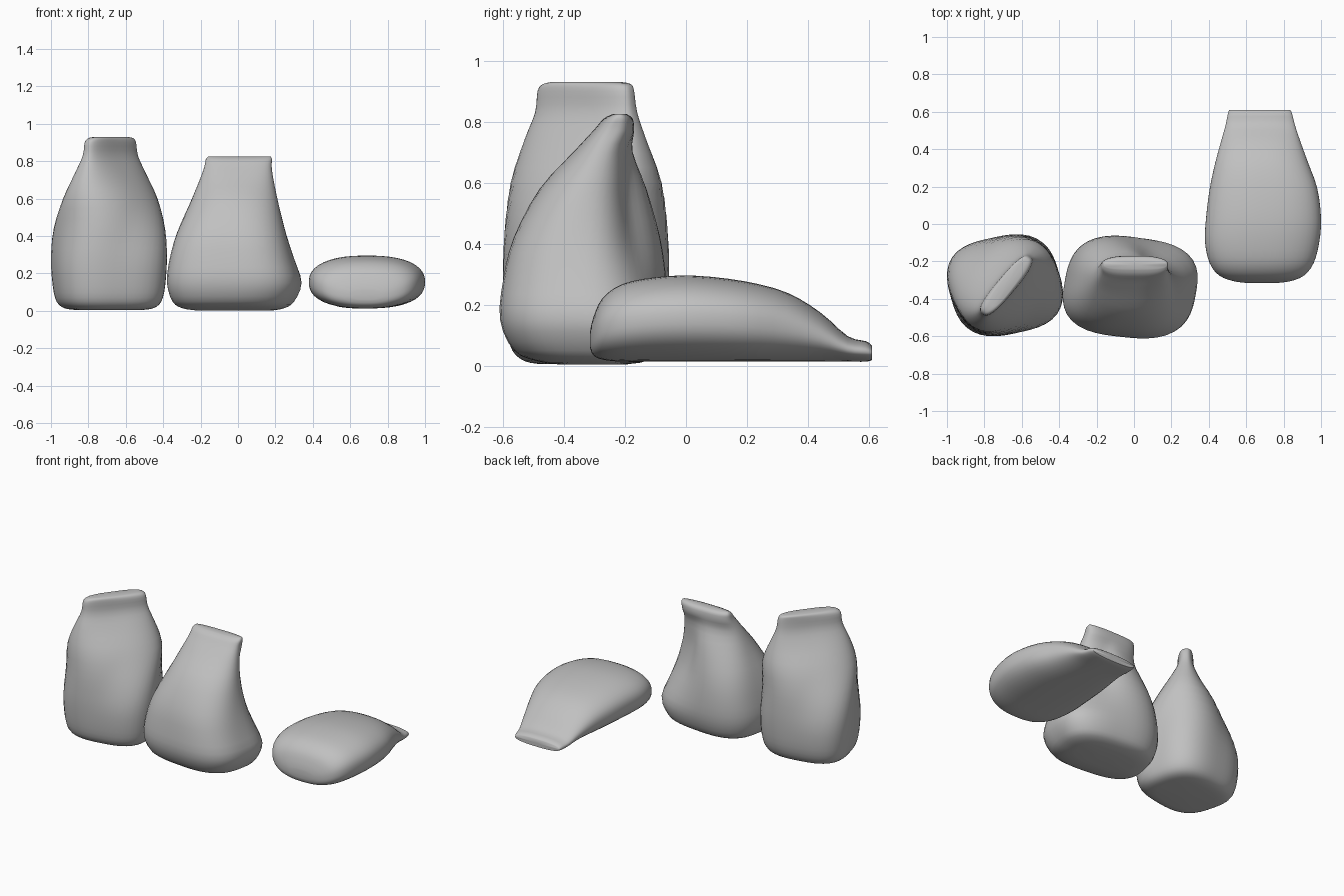
import bpy, bmesh, math

if "Cube" in bpy.data.objects:
    bpy.data.objects.remove(bpy.data.objects["Cube"])

SIDES = 48
STEPS = 3

cloth = bpy.data.materials.new("grey_cloth")
cloth.diffuse_color = (0.53, 0.53, 0.53, 1)
cloth.use_nodes = True
cloth.node_tree.nodes["Principled BSDF"].inputs["Base Color"].default_value = cloth.diffuse_color


def radius(angle, aspect, power):
    """Radius of a superellipse with half width 1 and half depth = aspect."""
    c, s = abs(math.cos(angle)), abs(math.sin(angle)) / aspect
    return (c ** power + s ** power) ** (-1 / power)


def smooth_sections(rows):
    """Catmull-Rom interpolation between the given cross-sections."""
    result = []
    for i in range(len(rows) - 1):
        p0, p1 = rows[max(i - 1, 0)], rows[i]
        p2, p3 = rows[i + 1], rows[min(i + 2, len(rows) - 1)]
        for k in range(STEPS):
            t = k / STEPS
            result.append([0.5 * (2 * b + (c - a) * t
                                  + (2 * a - 5 * b + 4 * c - d) * t * t
                                  + (3 * b - a - 3 * c + d) * t ** 3)
                           for a, b, c, d in zip(p0, p1, p2, p3)])
    return result + [list(rows[-1])]


def ring(row, body_turn, seam_turn, seam_aspect, body_power):
    """Outline that goes from a rounded square to a thin seam, fitted to its box."""
    pos, u0, u1, v0, v1, pinch, dent = row
    pinch = min(max(pinch, 0), 1)
    aspect = 1 + (seam_aspect - 1) * pinch
    # the corners soften halfway, while the outline turns towards the seam
    power = body_power - (body_power - 2.2) * math.sin(math.pi * pinch)
    turn = body_turn + (seam_turn - body_turn) * min(1, 2 * pinch)
    pts = []
    for i in range(SIDES):
        p = 2 * math.pi * i / SIDES
        # spread points evenly along thin outlines
        a = math.atan2(math.sin(p) * aspect, math.cos(p))
        r = radius(a, aspect, power)
        a += turn
        off = (a - 0.85 + math.pi) % (2 * math.pi) - math.pi
        r *= 1 - dent * math.exp(-(off / 0.55) ** 2)
        pts.append((r * math.cos(a), r * math.sin(a)))
    us, vs = [p[0] for p in pts], [p[1] for p in pts]
    fit = lambda x, lo, hi, a, b: a + (x - lo) / (hi - lo) * (b - a)
    return [(fit(u, min(us), max(us), u0, u1),
             fit(v, min(vs), max(vs), v0, v1), pos) for u, v in pts]


def make_sack(name, rows, body_turn=0, seam_turn=0, seam_aspect=0.3,
              body_power=2.9, lying=False):
    bm = bmesh.new()
    rings = []
    for row in smooth_sections(rows):
        pts = ring(row, math.radians(body_turn), math.radians(seam_turn),
                   seam_aspect, body_power)
        if lying:
            pts = [(u, p, v) for u, v, p in pts]
        rings.append([bm.verts.new((x, y, max(z, 0))) for x, y, z in pts])
    for lower, upper in zip(rings, rings[1:]):
        for i in range(SIDES):
            j = (i + 1) % SIDES
            bm.faces.new((lower[i], lower[j], upper[j], upper[i]))
    caps = [bm.faces.new(rings[0]), bm.faces.new(rings[-1])]
    bmesh.ops.poke(bm, faces=caps)
    bmesh.ops.recalc_face_normals(bm, faces=bm.faces)
    mesh = bpy.data.meshes.new(name)
    bm.to_mesh(mesh)
    bm.free()
    mesh.materials.append(cloth)
    obj = bpy.data.objects.new(name, mesh)
    bpy.context.collection.objects.link(obj)
    bpy.ops.object.select_all(action='DESELECT')
    obj.select_set(True)
    bpy.context.view_layer.objects.active = obj
    bpy.ops.object.shade_smooth_by_angle(angle=math.radians(60))
    return obj


# Each section: position, box minimum/maximum in two axes, seam pinch, dent
# Tall upright sack with a diagonal seam
make_sack("tall_sack", [
    (0.005, -0.87, -0.51, -0.48, -0.19, 0, 0),
    (0.015, -0.93, -0.45, -0.53, -0.13, 0, 0),
    (0.05, -0.97, -0.41, -0.57, -0.09, 0, 0),
    (0.13, -0.99, -0.39, -0.59, -0.065, 0, 0),
    (0.28, -1.00, -0.38, -0.60, -0.055, 0.03, 0),
    (0.44, -0.985, -0.39, -0.595, -0.06, 0.18, 0),
    (0.60, -0.935, -0.43, -0.575, -0.08, 0.45, 0),
    (0.74, -0.87, -0.495, -0.53, -0.13, 0.77, 0),
    (0.83, -0.83, -0.535, -0.495, -0.16, 0.97, 0),
    (0.90, -0.82, -0.545, -0.487, -0.17, 1, 0),
    (0.923, -0.80, -0.56, -0.47, -0.18, 1, 0),
    (0.93, -0.77, -0.59, -0.44, -0.21, 1, 0),
], body_turn=12, seam_turn=50, seam_aspect=0.25)

# Slumped upright sack leaning backwards
make_sack("slumped_sack", [
    (0.003, -0.23, 0.19, -0.41, -0.20, 0, 0),
    (0.015, -0.30, 0.25, -0.49, -0.14, 0, 0),
    (0.05, -0.35, 0.30, -0.565, -0.095, 0, 0),
    (0.15, -0.38, 0.34, -0.61, -0.065, 0, 0.02),
    (0.28, -0.365, 0.30, -0.60, -0.065, 0, 0.14),
    (0.42, -0.325, 0.255, -0.565, -0.085, 0.1, 0.26),
    (0.58, -0.255, 0.215, -0.48, -0.13, 0.35, 0.27),
    (0.70, -0.205, 0.19, -0.37, -0.175, 0.7, 0.13),
    (0.77, -0.18, 0.18, -0.305, -0.17, 1, 0),
    (0.81, -0.172, 0.182, -0.27, -0.175, 1, 0),
    (0.825, -0.16, 0.175, -0.24, -0.195, 1, 0),
], body_turn=-8)

# Sack lying on the ground with its seam towards the back
make_sack("lying_sack", [
    (-0.315, 0.60, 0.77, 0.06, 0.11, 0, 0),
    (-0.305, 0.53, 0.84, 0.035, 0.155, 0, 0),
    (-0.275, 0.455, 0.91, 0.02, 0.22, 0, 0),
    (-0.21, 0.405, 0.96, 0.013, 0.267, 0, 0),
    (-0.10, 0.38, 0.99, 0.013, 0.29, 0, 0),
    (0.03, 0.385, 1.00, 0.013, 0.295, 0, 0),
    (0.19, 0.405, 0.98, 0.013, 0.277, 0, 0),
    (0.33, 0.435, 0.93, 0.013, 0.24, 0.1, 0),
    (0.44, 0.465, 0.89, 0.013, 0.175, 0.4, 0),
    (0.53, 0.49, 0.86, 0.013, 0.097, 0.8, 0),
    (0.59, 0.502, 0.845, 0.013, 0.08, 1, 0),
    (0.61, 0.51, 0.835, 0.018, 0.066, 1, 0),
], body_power=2.4, lying=True)
